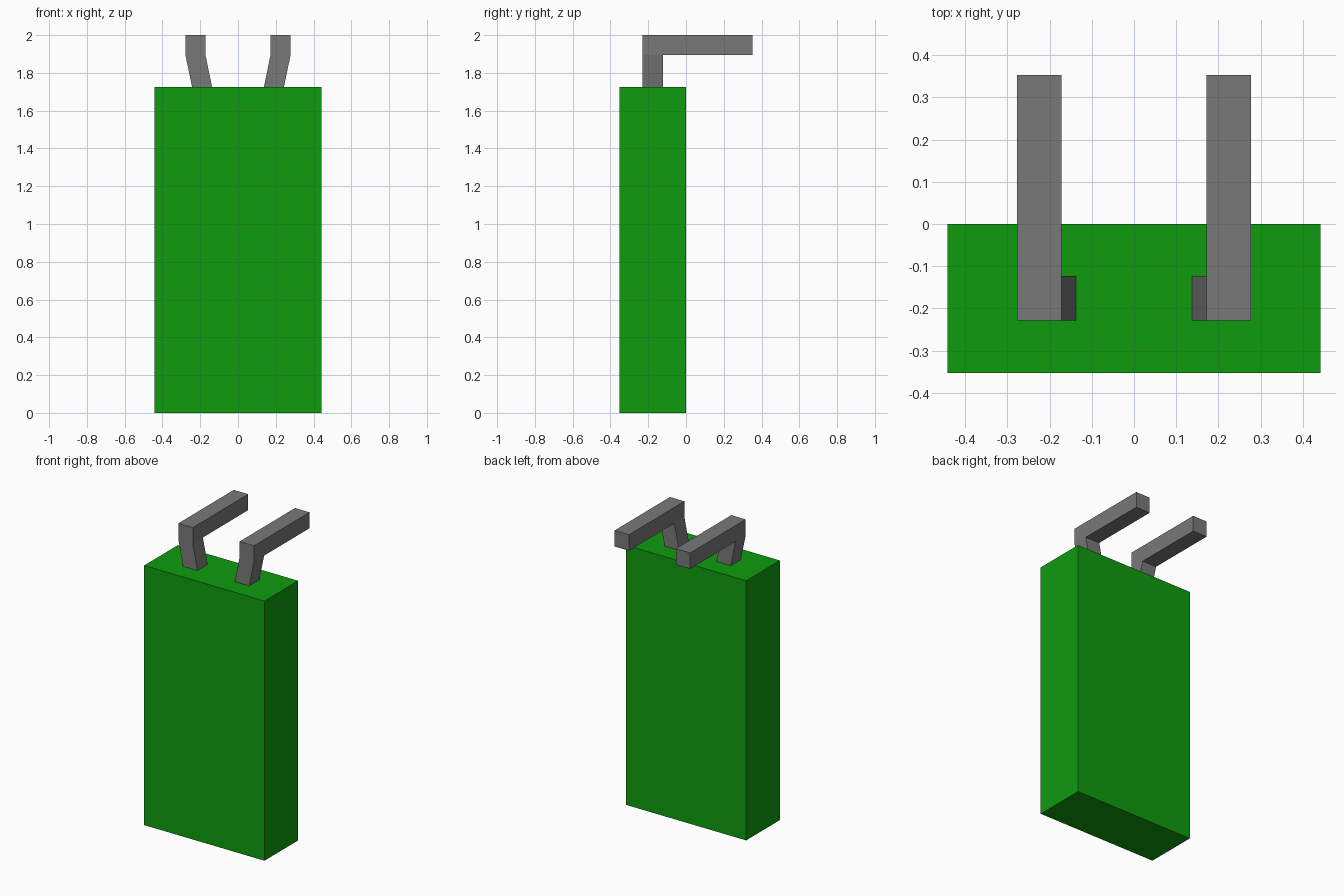
import bpy
import bmesh
from mathutils import Vector

cube = bpy.data.objects.get("Cube")
if cube:
    bpy.data.objects.remove(cube, do_unlink=True)


def make_material(name, rgb):
    mat = bpy.data.materials.new(name)
    mat.use_nodes = True
    mat.diffuse_color = (*rgb, 1)
    bsdf = next(n for n in mat.node_tree.nodes if n.type == 'BSDF_PRINCIPLED')
    bsdf.inputs["Base Color"].default_value = (*rgb, 1)
    return mat


green = make_material("green", (0.0045, 0.33, 0.0045))
grey = make_material("grey", (0.19, 0.19, 0.19))


def add_object(name, bm, mat):
    bmesh.ops.recalc_face_normals(bm, faces=bm.faces)
    mesh = bpy.data.meshes.new(name)
    bm.to_mesh(mesh)
    bm.free()
    mesh.materials.append(mat)
    obj = bpy.data.objects.new(name, mesh)
    bpy.context.collection.objects.link(obj)
    return obj


def extrude(bm, face, offset):
    """Extrude a face along an offset, removing the old face; return the new cap."""
    result = bmesh.ops.extrude_face_region(bm, geom=[face])["geom"]
    cap = next(g for g in result if isinstance(g, bmesh.types.BMFace))
    bmesh.ops.translate(bm, verts=cap.verts, vec=Vector(offset))
    if face.is_valid:
        bmesh.ops.delete(bm, geom=[face], context='FACES_ONLY')
    return cap


# Body: a plain upright slab
BODY_TOP, HALF_W, DEPTH = 1.724, 0.442, 0.353
bm = bmesh.new()
bmesh.ops.create_cube(bm, size=1)
bmesh.ops.scale(bm, verts=bm.verts, vec=(2 * HALF_W, DEPTH, BODY_TOP))
bmesh.ops.translate(bm, verts=bm.verts, vec=(0, -DEPTH / 2, BODY_TOP / 2))
add_object("body", bm, green)


# Straps: slanted post, square corner block, then an arm running to the back
THICK, FRONT, BACK = 0.106, -0.229, 0.353


def strap(name, side):
    bm = bmesh.new()
    inner, outer = side * 0.137, side * (0.137 + THICK)
    base = [(inner, FRONT), (outer, FRONT), (outer, FRONT + THICK), (inner, FRONT + THICK)]
    foot = bm.faces.new([bm.verts.new((x, y, BODY_TOP)) for x, y in base])
    # keep a copy of the foot so the post is closed underneath
    foot_verts = list(foot.verts)
    elbow = extrude(bm, foot, (side * 0.035, 0, 2 - THICK - BODY_TOP))
    bm.faces.new(foot_verts)
    extrude(bm, elbow, (0, 0, THICK))
    bmesh.ops.recalc_face_normals(bm, faces=bm.faces)
    rear = max(bm.faces, key=lambda f: (f.normal.y > 0.9) * f.calc_center_median().z)
    extrude(bm, rear, (0, BACK - FRONT - THICK, 0))
    return add_object(name, bm, grey)


strap("left_strap", 1)
strap("right_strap", -1)
